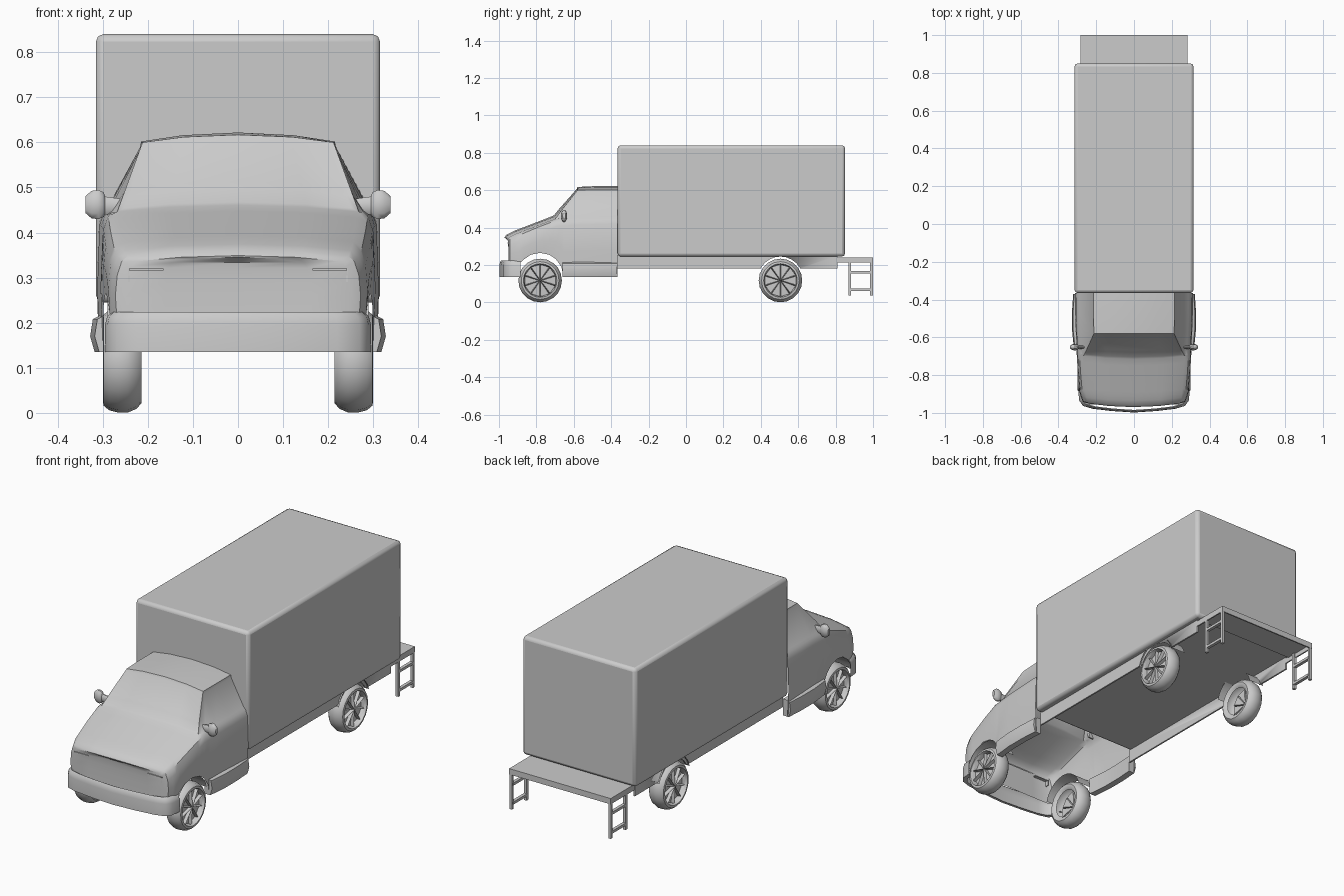
import bpy, bmesh
from math import sin, cos, pi, sqrt, radians

if "Cube" in bpy.data.objects:
    bpy.data.objects.remove(bpy.data.objects["Cube"])


def finish(name, bm, mirror=False, angle=35):
    bmesh.ops.remove_doubles(bm, verts=bm.verts, dist=1e-5)
    bmesh.ops.recalc_face_normals(bm, faces=bm.faces)
    me = bpy.data.meshes.new(name)
    bm.to_mesh(me)
    bm.free()
    ob = bpy.data.objects.new(name, me)
    bpy.context.collection.objects.link(ob)
    bpy.ops.object.select_all(action='DESELECT')
    bpy.context.view_layer.objects.active = ob
    ob.select_set(True)
    bpy.ops.object.shade_smooth_by_angle(angle=radians(angle))
    if mirror:
        ob.modifiers.new("mirror", 'MIRROR')
    return ob


def loft(bm, rows, caps=False, ring=False):
    """Skin a list of point rows; ring closes each row, caps fills both ends."""
    vs = [[bm.verts.new(p) for p in r] for r in rows]
    n = len(rows[0])
    faces = []
    for a, b in zip(vs, vs[1:]):
        for j in range(n if ring else n - 1):
            k = (j + 1) % n
            faces.append(bm.faces.new((a[j], a[k], b[k], b[j])))
    if caps:
        bm.faces.new(vs[0])
        bm.faces.new(vs[-1])
    return faces


def add_box(bm, x0, x1, y0, y1, z0, z1):
    q = [(x0, y0), (x1, y0), (x1, y1), (x0, y1)]
    loft(bm, [[(x, y, z) for x, y in q] for z in (z0, z1)], caps=True, ring=True)


def boxes(name, dims, mirror=False):
    bm = bmesh.new()
    for d in dims:
        add_box(bm, *d)
    return finish(name, bm, mirror)


# Cargo box
cargo = boxes("cargo_box", [(-.315, .315, -.365, .85, .245, .84)])
bev = cargo.modifiers.new("bevel", 'BEVEL')
bev.width, bev.segments = .016, 2

# Cab shell: y, half width, belt z, upper edge x, upper edge z, centre z
keys = [(-.94, .272, .335, .245, .348, .362), (-.90, .287, .355, .253, .368, .382),
        (-.78, .298, .405, .262, .414, .428), (-.695, .303, .437, .268, .446, .461),
        (-.58, .308, .445, .212, .600, .617), (-.48, .312, .447, .215, .602, .622),
        (-.365, .313, .45, .215, .602, .622)]
AXLE_F, AXLE_R = -.78, .505


def section(y):
    for a, b in zip(keys, keys[1:]):
        if y <= b[0]:
            break
    t = (y - a[0]) / (b[0] - a[0])
    _, w, zb, ex, ez, zc = [p + (q - p) * t for p, q in zip(a, b)]
    low = .2 if y < AXLE_F else .135
    d = .0156 - (y - AXLE_F) ** 2
    if d > 0:
        low = max(low, .14 + sqrt(d))
    half = [(w * .985, low), (w, low + (zb - low) * .45), (w * .985, zb - .03), (w * .95, zb),
            (ex, ez), (ex * .57, ez + (zc - ez) * .7)]
    bow = .02 * max(0, min(1, (-.58 - y) / .1))
    pts = half + [(0, zc)] + [(-x, z) for x, z in reversed(half)]
    return [(x, y - bow * (1 - (x / w) ** 2), z) for x, z in pts]


ys = [-.94, -.915, -.895, -.87, -.83, -.78, -.73, -.695, -.665, -.655, -.58, -.48, -.365]
first = section(ys[0])
nose = [[(x * s, y - d, z - c * (z - .2)) for x, y, z in first]
        for s, d, c in ((0, .008, .1), (.6, .0095, .1), (.92, .009, .08))]
bm = bmesh.new()
faces = loft(bm, nose + [section(y) for y in ys])
grid = [faces[i:i + 12] for i in range(0, len(faces), 12)]
row = len(nose) + ys.index(-.695)
glass = [[f for r in grid[row:row + 3] for f in r[4:8]]]
glass += [[r[c] for r in grid[row:] for _ in (0,)] for c in (3, 8)]
bmesh.ops.recalc_face_normals(bm, faces=bm.faces)
for region in glass:      # recessed windscreen and side windows
    bmesh.ops.inset_region(bm, faces=region, thickness=.012, depth=-.004, use_even_offset=True)
finish("cab", bm)

# Front bumper wrapping round the nose
path = [(0, -.998), (.12, -.99), (.22, -.978), (.27, -.963), (.29, -.935), (.295, -.885)]
path = [(-x, y) for x, y in reversed(path[1:])] + path
prof = [(.93, .135), (1, .135), (1, .195), (.985, .213), (.95, .224), (.93, .222)]
bm = bmesh.new()
loft(bm, [[(x * s, -.8 + (y + .8) * s, z) for s, z in prof] for x, y in path])
finish("front_bumper", bm, angle=50)

# Headlight trims
boxes("headlight", [(.165, .242, -.955, -.935, .316, .32),
                    (.24, .244, -.95, -.93, .29, .32)], True)

# Side skirts below the doors
sk = [(.285, .135), (.318, .135), (.328, .17), (.322, .208), (.303, .218), (.285, .218)]
bm = bmesh.new()
loft(bm, [[(x - dx, y, z) for x, z in sk]
          for y, dx in ((-.66, .01), (-.56, 0), (-.46, 0), (-.37, .006))], caps=True, ring=True)
finish("side_skirt", bm, True)

# Door mirrors: arm and rounded head
bm = bmesh.new()
rows = []
for x, ry, rz, zc in ((.262, .008, .018, .458), (.295, .009, .021, .46), (.298, .014, .029, .462),
                      (.31, .017, .034, .462), (.325, .016, .032, .462), (.338, .008, .02, .462)):
    rows.append([(x, -.652 + ry * cos(a * pi / 5), zc + rz * sin(a * pi / 5)) for a in range(10)])
loft(bm, rows, caps=True, ring=True)
finish("door_mirror", bm, True, 50)

# Chassis side rails, hollow underneath, cut out over the rear wheels
rail = boxes("chassis_rail", [(.275, .283, -.365, .81, .18, .25)], True)
bm = bmesh.new()
loft(bm, [[(x, AXLE_R + .12 * cos(a * pi / 12), .125 + .12 * sin(a * pi / 12)) for a in range(24)]
          for x in (.2, .35)], caps=True, ring=True)
cutter = finish("arch_cutter", bm)
cutter.hide_render = True
cutter.hide_set(True)
cut = rail.modifiers.new("arch", 'BOOLEAN')
cut.operation, cut.object = 'DIFFERENCE', cutter
rail.modifiers.move(1, 0)

# Wheel arch liners
for tag, y in (("front", AXLE_F), ("rear", AXLE_R)):
    bm = bmesh.new()
    loft(bm, [[(x, y + .124 * cos(a * pi / 12), .14 + .124 * sin(a * pi / 12))
               for a in range(1, 12)] for x in (.205, .29)])
    finish(tag + "_arch_liner", bm, True)

# Wheels: rounded tyre and ten-spoke rim
tyre = [(.225, .07), (.216, .08), (.214, .095), (.225, .108), (.245, .1165), (.265, .1165),
        (.286, .111), (.298, .101), (.3, .09), (.288, .086)]
for tag, yc in (("front", AXLE_F), ("rear", AXLE_R)):
    bm = bmesh.new()
    loft(bm, [[(x, yc + r * sin(i * pi / 10), .117 + r * cos(i * pi / 10)) for x, r in tyre]
              for i in range(21)])
    finish(tag + "_tyre", bm, True, 40)
    bm = bmesh.new()
    hub = bm.verts.new((.294, yc, .117))
    rim = [bm.verts.new((.289, yc + .09 * sin(i * pi / 5), .117 + .09 * cos(i * pi / 5)))
           for i in range(10)]
    fan = [bm.faces.new((hub, rim[i - 1], rim[i])) for i in range(10)]
    bmesh.ops.recalc_face_normals(bm, faces=fan)
    if fan[0].normal.x < 0:
        bmesh.ops.reverse_faces(bm, faces=fan)
    bmesh.ops.inset_individual(bm, faces=fan, thickness=.006, depth=0)
    for f in fan:
        for v in f.verts:
            v.co.x -= .016
    finish(tag + "_rim", bm, True, 20)

# Rear platform with lips
boxes("rear_platform", [(-.282, .282, .83, 1, .234, .241), (-.282, .282, .993, 1, .212, .24),
                        (-.282, -.275, .8, 1, .212, .24), (.275, .282, .8, 1, .212, .24)])

# Rear step ladders at both sides
boxes("step_ladder", [(.268, .282, .868, .882, .038, .235), (.268, .282, .985, .999, .038, .235),
                      (.266, .282, .875, .99, .155, .168), (.266, .282, .875, .99, .06, .073)], True)
